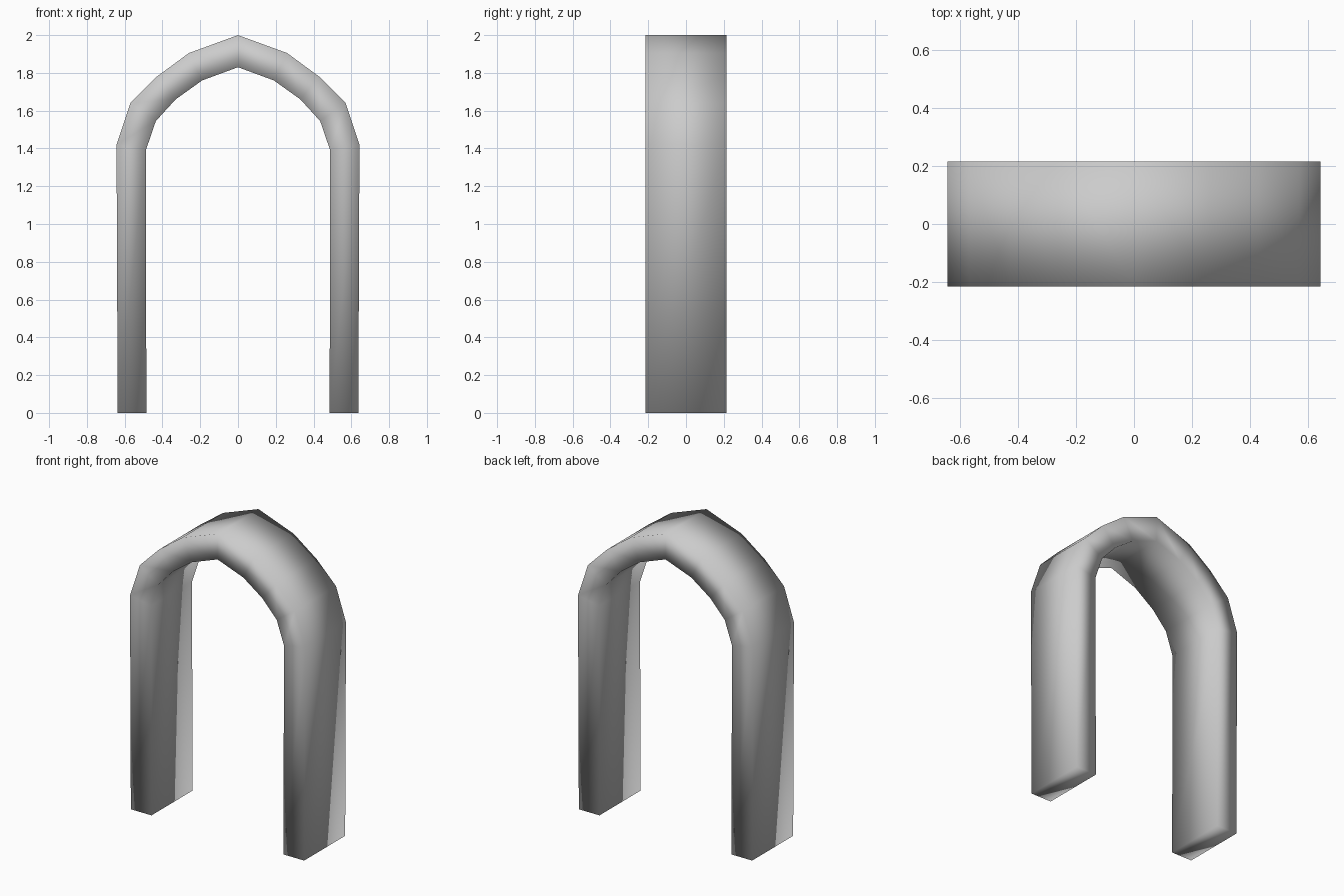
import bpy, bmesh

if "Cube" in bpy.data.objects:
    bpy.data.objects.remove(bpy.data.objects["Cube"])

DEPTH = 0.215  # half thickness front to back

# Right half of the pointed arch, foot to apex: (outer x, z, inner x, z)
half = [
    (0.637, 0.0, 0.485, 0.0),
    (0.643, 1.42, 0.488, 1.39),
    (0.57, 1.64, 0.435, 1.545),
    (0.43, 1.78, 0.33, 1.66),
    (0.26, 1.905, 0.19, 1.76),
    (0.0, 2.0, 0.0, 1.83),
]
# Mirror to get the whole arch, right foot to left foot
stations = half + [(-ox, oz, -ix, iz) for ox, oz, ix, iz in reversed(half[:-1])]

# Four-sided section swept along the arch
bm = bmesh.new()
rings = []
for ox, oz, ix, iz in stations:
    corners = [(ox, -DEPTH, oz), (ox, DEPTH, oz), (ix, DEPTH, iz), (ix, -DEPTH, iz)]
    rings.append([bm.verts.new(c) for c in corners])
for a, b in zip(rings, rings[1:]):
    for i in range(4):
        j = (i + 1) % 4
        bm.faces.new((a[i], a[j], b[j], b[i]))

# Undersides of the feet
bm.faces.new(rings[0])
bm.faces.new(rings[-1])
bmesh.ops.recalc_face_normals(bm, faces=bm.faces)
for f in bm.faces:
    f.smooth = True

mesh = bpy.data.meshes.new("pointed_arch")
bm.to_mesh(mesh)
bm.free()
arch = bpy.data.objects.new("pointed_arch", mesh)
bpy.context.collection.objects.link(arch)
